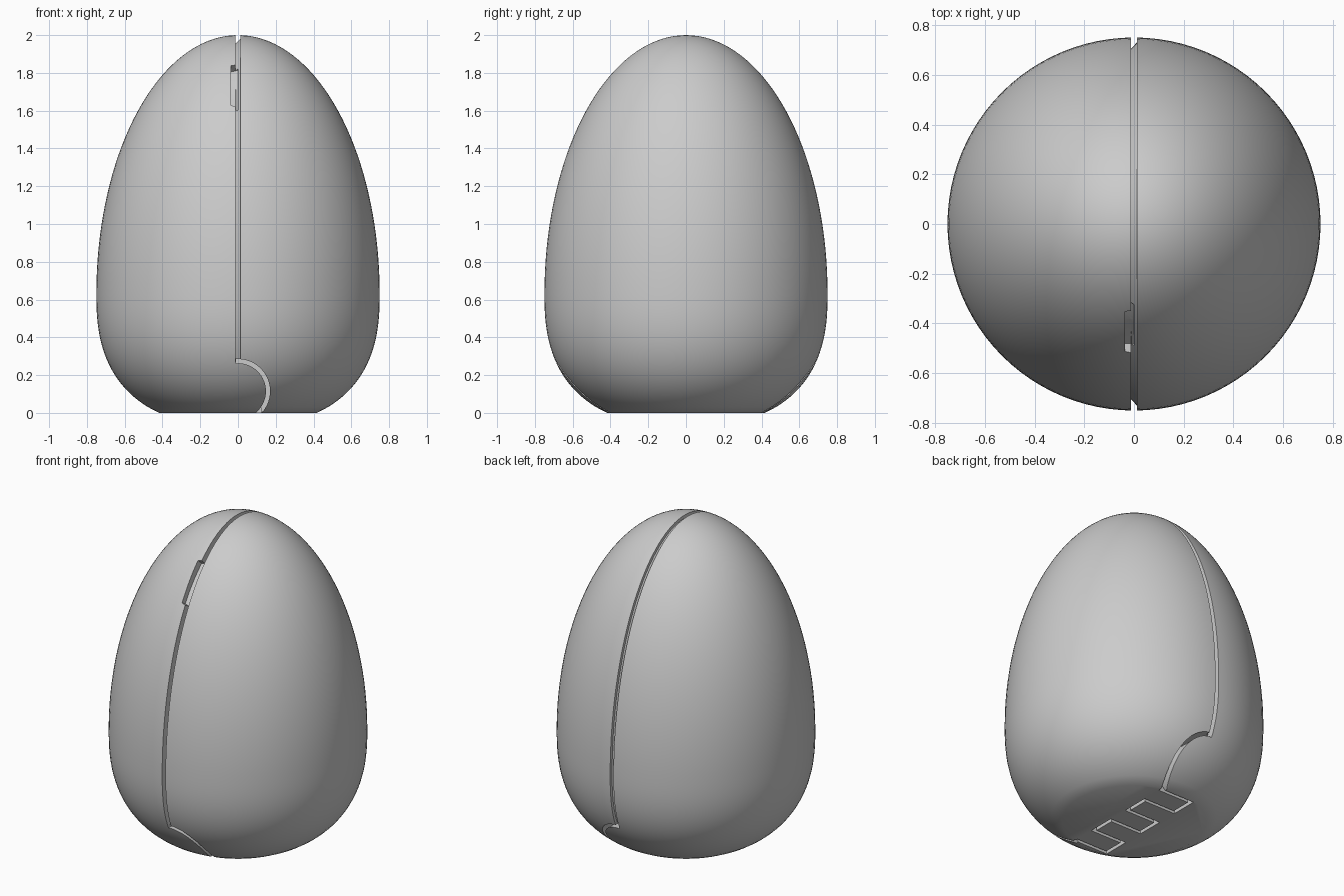
import bpy, bmesh, math
from mathutils import Vector

if "Cube" in bpy.data.objects:
    bpy.data.objects.remove(bpy.data.objects["Cube"])

grey = bpy.data.materials.new("plain_grey")
grey.use_nodes = True
COLOUR = (0.6, 0.6, 0.6, 1)
grey.diffuse_color = COLOUR
grey.node_tree.nodes["Principled BSDF"].inputs["Base Color"].default_value = COLOUR

TOP, WAIST, RADIUS = 2.0, 0.63, 0.75
GAP = 0.012          # half width of the seam
HINGE_Z, HINGE_R = 0.115, 0.159


def radius(z):
    """Egg radius at height z: a tall ellipse over a fuller base."""
    if z >= WAIST:
        t, p = (z - WAIST) / (TOP - WAIST), 2
    else:
        t, p = (WAIST - z) / 0.7, 2.5
    return RADIUS * max(0, 1 - t ** p) ** (1 / p)


def finish(bm, name):
    bmesh.ops.recalc_face_normals(bm, faces=bm.faces)
    mesh = bpy.data.meshes.new(name)
    bm.to_mesh(mesh)
    bm.free()
    obj = bpy.data.objects.new(name, mesh)
    bpy.context.collection.objects.link(obj)
    return obj


def sweep(sections, name):
    """Closed solid through a row of four-cornered sections."""
    bm = bmesh.new()
    rows = [[bm.verts.new(p) for p in s] for s in sections]
    for a, b in zip(rows, rows[1:]):
        for i in range(4):
            j = (i + 1) % 4
            bm.faces.new((a[i], a[j], b[j], b[i]))
    bm.faces.new(rows[0])
    bm.faces.new(rows[-1])
    return finish(bm, name)


def box(x0, x1, y0, y1, z0, z1, name):
    return sweep([[(x0, y, z0), (x1, y, z0), (x1, y, z1), (x0, y, z1)]
                  for y in (y0, y1)], name)


def cut(target, cutter):
    mod = target.modifiers.new("cut", 'BOOLEAN')
    mod.operation, mod.solver, mod.object = 'DIFFERENCE', 'EXACT', cutter
    bpy.context.view_layer.objects.active = target
    bpy.ops.object.modifier_apply(modifier=mod.name)
    bpy.data.objects.remove(cutter)


# Outline of the egg, from the base up to just below the tip
low = [WAIST * i / 20 for i in range(20)]
high = [WAIST + (TOP - WAIST) * math.sin(math.pi / 2 * i / 36) for i in range(36)]
outline = [(radius(z), z) for z in low + high]

# Egg body
SIDES = 96
bm = bmesh.new()
rings = [[bm.verts.new((r * math.cos(2 * math.pi * k / SIDES),
                        r * math.sin(2 * math.pi * k / SIDES), z))
          for k in range(SIDES)] for r, z in outline]
tip = bm.verts.new((0, 0, TOP))
bm.faces.new(rings[0])
for k in range(SIDES):
    n = (k + 1) % SIDES
    for a, b in zip(rings, rings[1:]):
        bm.faces.new((a[k], a[n], b[n], b[k]))
    bm.faces.new((rings[-1][k], rings[-1][n], tip))
egg = finish(bm, "egg_shell")


def seam_path(z0, z1, steps):
    return [Vector((0, -radius(z0 + (z1 - z0) * i / steps), z0 + (z1 - z0) * i / steps))
            for i in range(steps + 1)]


def groove(path, x0, x1, depth0, depth1, name):
    """Channel along a path in the x = 0 plane, with a sloping floor."""
    sections = []
    for i, p in enumerate(path):
        d = path[min(i + 1, len(path) - 1)] - path[max(i - 1, 0)]
        out = Vector((0, -d.z, d.y)).normalized()
        sections.append([p + out * h + Vector((x, 0, 0)) for x, h in
                         ((x0, 0.04), (x1, 0.04), (x1, -depth1), (x0, -depth0))])
    return sweep(sections, name)


# Seam running over the top from front to back
front = [Vector((0, -r, z)) for r, z in outline if z > HINGE_Z + HINGE_R + 0.01]
front.insert(0, Vector((0, -radius(0.27), 0.27)))
back = [Vector((0, -p.y, p.z)) for p in reversed(front)]
cut(egg, groove(front + [Vector((0, 0, TOP))] + back, -GAP, GAP, 0.045, 0.02, "seam_cutter"))

# Opening notch beside the front seam
notch = groove(seam_path(1.62, 1.845, 6), -0.037, 0, 0.045, 0.045, "notch_cutter")
for v in notch.data.vertices:
    if v.co.x < -0.03:
        v.co.z += (1.732 - v.co.z) * 0.1
cut(egg, notch)

# Round hinge gaps at the front and back
for side in (-1, 1):
    arc = []
    for i in range(25):
        a = math.radians(94 - i * 160 / 24)
        arc.append([(r * math.cos(a), side * y, HINGE_Z + r * math.sin(a))
                    for r, y in ((HINGE_R - 0.011, 0.38), (HINGE_R + 0.011, 0.38),
                                 (HINGE_R + 0.011, 0.9), (HINGE_R - 0.011, 0.9))])
    cut(egg, sweep(arc, "hinge_cutter"))

# Interlocking hinge knuckles under the base
REACH, HALF, DEPTH = 0.11, 0.011, 0.04
lines = [-0.38, -0.23, -0.075, 0.075, 0.23, 0.38]
for y in lines:
    cut(egg, box(-REACH - HALF, REACH + HALF, y - HALF, y + HALF, -0.1, DEPTH, "knuckle_cutter"))
for i, (a, b) in enumerate(zip(lines, lines[1:])):
    x = -REACH if i % 2 == 0 else REACH
    cut(egg, box(x - HALF, x + HALF, a, b, -0.1, DEPTH + 0.002, "knuckle_cutter"))

# Finish
egg.data.materials.clear()
egg.data.materials.append(grey)
for p in egg.data.polygons:
    p.material_index = 0
bpy.ops.object.select_all(action='DESELECT')
egg.select_set(True)
bpy.context.view_layer.objects.active = egg
bpy.ops.object.shade_smooth_by_angle(angle=math.radians(30))
